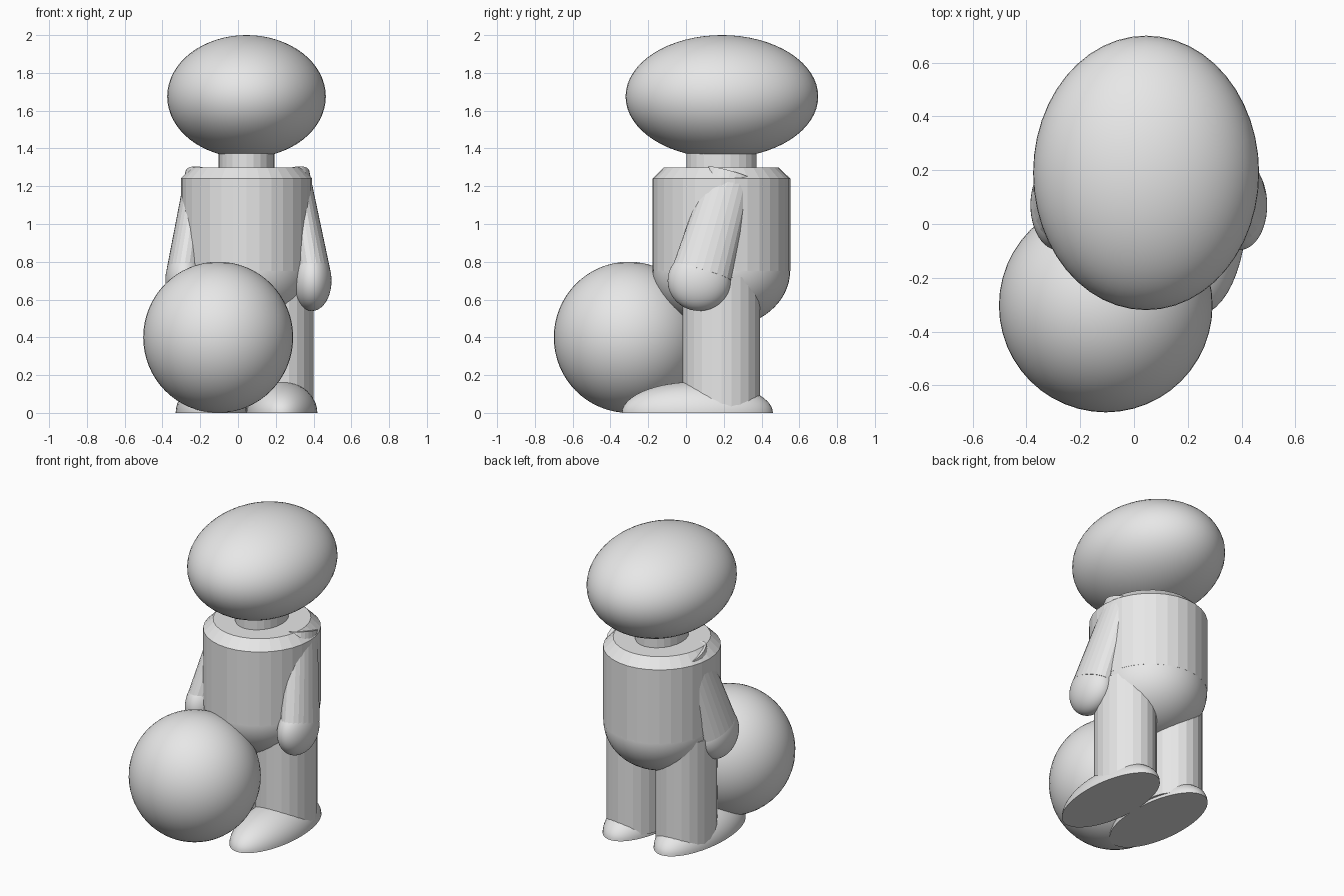
import bpy
from mathutils import Vector

cube = bpy.data.objects.get("Cube")
if cube:
    bpy.data.objects.remove(cube, do_unlink=True)

GREY = (0.8, 0.8, 0.8, 1.0)
mat = bpy.data.materials.new("plain grey")
mat.use_nodes = True
mat.diffuse_color = GREY
mat.node_tree.nodes["Principled BSDF"].inputs["Base Color"].default_value = GREY

CX, CY = 0.045, 0.187  # body axis


def finish(name):
    ob = bpy.context.object
    ob.name = name
    ob.data.materials.append(mat)
    return ob


def ellipsoid(name, centre, radii, flat_below=False):
    """Smooth ellipsoid, optionally with everything under its middle flattened."""
    bpy.ops.mesh.primitive_uv_sphere_add(segments=48, ring_count=32, radius=1, location=centre)
    ob = finish(name)
    ob.scale = radii
    if flat_below:
        for v in ob.data.vertices:
            v.co.z = max(v.co.z, 0)
    bpy.ops.object.shade_smooth_by_angle()
    return ob


def tube(name, bottom, top, radii_bottom, top_scale=1.0, sides=24):
    """Faceted elliptical tube between two points, tapering by top_scale."""
    a, b = Vector(bottom), Vector(top)
    bpy.ops.mesh.primitive_cone_add(vertices=sides, radius1=1, radius2=top_scale,
                                    depth=(b - a).length, location=(a + b) / 2)
    ob = finish(name)
    ob.scale = (radii_bottom[0], radii_bottom[1], 1)
    ob.rotation_mode = 'QUATERNION'
    ob.rotation_quaternion = Vector((0, 0, 1)).rotation_difference(b - a)
    return ob


# Head and neck
ellipsoid("head", (CX, 0.19, 1.675), (0.42, 0.51, 0.325))
tube("neck", (CX, CY, 1.28), (CX, CY, 1.45), (0.148, 0.185))

# Torso with sloped shoulders and rounded hips
tube("torso", (CX, CY, 0.75), (CX, CY, 1.24), (0.348, 0.365), sides=32)
tube("shoulders", (CX, CY, 1.24), (CX, CY, 1.3), (0.348, 0.365), 0.83, sides=32)
ellipsoid("hips", (CX, CY, 0.75), (0.346, 0.364, 0.30))

for side, s, inset in (("left", 1, 0), ("right", -1, 0.02)):
    # Arm: tapered sleeve and a rounded hand
    wrist_x = CX + s * (0.35 - inset)
    shoulder_x = CX + s * (0.26 - inset / 2)
    tube(side + "_sleeve", (wrist_x, 0.085, 0.745), (shoulder_x, 0.235, 1.27),
         (0.094, 0.158), 0.78)
    ellipsoid(side + "_hand", (wrist_x - s * 0.003, 0.07, 0.70), (0.103, 0.167, 0.16))

    # Leg and flat-soled shoe
    leg_x = CX + s * 0.178
    tube(side + "_leg", (leg_x, CY, 0.02), (leg_x, CY, 0.72), (0.178, 0.205))
    ellipsoid(side + "_shoe", (CX + s * 0.187, 0.06, 0), (0.188, 0.40, 0.165), True)

# Ball in front of the right leg
ellipsoid("ball", (-0.105, -0.303, 0.4), (0.397, 0.397, 0.4))
